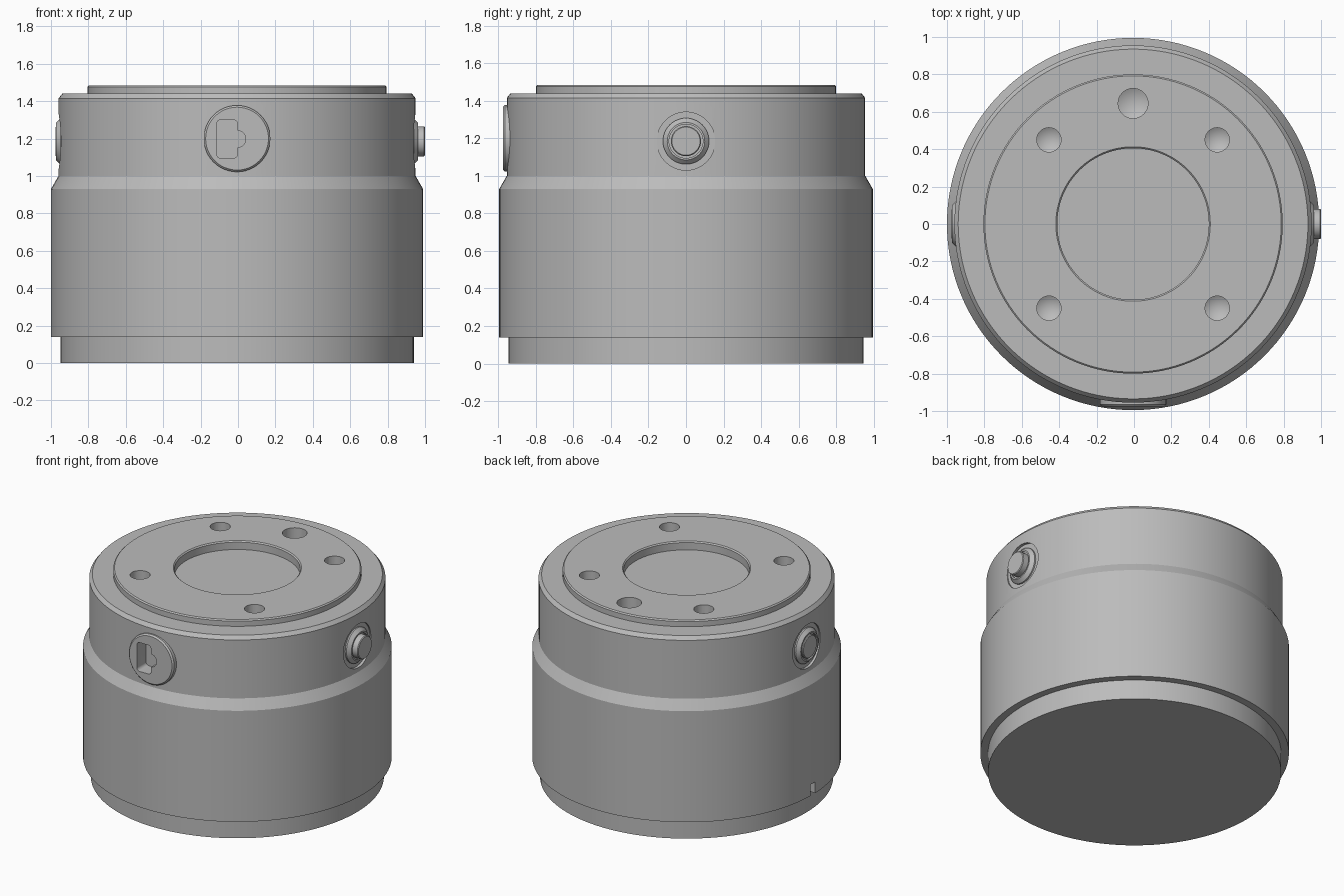
import bpy, bmesh, math
from mathutils import Matrix, Vector

if "Cube" in bpy.data.objects:
    bpy.data.objects.remove(bpy.data.objects["Cube"])

# Single machined-metal colour
grey = bpy.data.materials.new("machined grey")
grey.use_nodes = True
COLOUR = (0.5, 0.5, 0.5, 1)
grey.diffuse_color = COLOUR
grey.node_tree.nodes["Principled BSDF"].inputs["Base Color"].default_value = COLOUR

CX = -0.005      # axis of the body
PORT_Z = 1.185   # height of the side buttons


def finish(name, bm, matrix):
    bmesh.ops.recalc_face_normals(bm, faces=bm.faces)
    mesh = bpy.data.meshes.new(name)
    bm.to_mesh(mesh)
    bm.free()
    mesh.transform(matrix)
    mesh.materials.append(grey)
    obj = bpy.data.objects.new(name, mesh)
    bpy.context.collection.objects.link(obj)
    return obj


def lathe(name, profile, matrix=Matrix(), segments=48):
    """Revolve (radius, height) points, from axis to axis, about local z."""
    bm = bmesh.new()
    verts = [bm.verts.new((r, 0, h)) for r, h in profile]
    edges = [bm.edges.new(pair) for pair in zip(verts, verts[1:])]
    bmesh.ops.spin(bm, geom=verts + edges, cent=(0, 0, 0), axis=(0, 0, 1),
                   angle=math.tau, steps=segments, use_duplicate=False)
    bmesh.ops.remove_doubles(bm, verts=bm.verts, dist=1e-5)
    return finish(name, bm, matrix)


def box(name, size, centre, bevel=0, axis=1):
    """Box whose edges along the given axis may be rounded."""
    bm = bmesh.new()
    bmesh.ops.create_cube(bm, size=1)
    bmesh.ops.scale(bm, vec=size, verts=bm.verts)
    if bevel:
        edges = [e for e in bm.edges
                 if abs((e.verts[0].co - e.verts[1].co).normalized()[axis]) > 0.9]
        bmesh.ops.bevel(bm, geom=edges, offset=bevel, segments=5,
                        profile=0.5, affect='EDGES')
    return finish(name, bm, Matrix.Translation(centre))


def cut(obj, cutters):
    """Subtract the cutters from the object, then discard them."""
    bpy.context.view_layer.objects.active = obj
    for cutter in cutters:
        mod = obj.modifiers.new("cut", 'BOOLEAN')
        mod.operation, mod.solver, mod.object = 'DIFFERENCE', 'EXACT', cutter
        bpy.ops.object.modifier_apply(modifier=mod.name)
        bpy.data.objects.remove(cutter)


def outward(direction, z):
    """Place local +z along a horizontal direction, starting on the axis."""
    turn = Vector((0, 0, 1)).rotation_difference(Vector(direction))
    return Matrix.Translation((CX, 0, z)) @ turn.to_matrix().to_4x4()


def plug(radius, low, high):
    return [(0, low), (radius, low), (radius, high), (0, high)]


# Main body with foot, shoulder, raised top plate and round recess
body = lathe("body", [
    (0, 0), (0.945, 0), (0.945, 0.14), (0.995, 0.14), (0.995, 0.93),
    (0.955, 1.0), (0.955, 1.415), (0.935, 1.44), (0.8, 1.44), (0.8, 1.477),
    (0.792, 1.485), (0.413, 1.485), (0.405, 1.477), (0.405, 1.425), (0, 1.425),
], Matrix.Translation((CX, 0, 0)), 128)

# Drilled holes in the top plate, with pointed bottoms
cutters = []
for x, y, r in [(0.45, 0.45, 0.065), (-0.45, 0.45, 0.065), (0.45, -0.45, 0.065),
                (-0.45, -0.45, 0.065), (0, 0.645, 0.08)]:
    cutters.append(lathe("hole_cutter", [(0, 1.29), (r, 1.33), (r, 1.6), (0, 1.6)],
                         Matrix.Translation((CX + x, y, 0)), 32))

# Spot faces for the side buttons, seat for the front socket, notch at the left foot
RIGHT, LEFT, FRONT = (1, 0, 0), (-1, 0, 0), (0, -1, 0)
for side in (RIGHT, LEFT):
    cutters.append(lathe("seat_cutter", plug(0.155, 0.935, 1.2), outward(side, PORT_Z)))
cutters.append(lathe("socket_cutter", plug(0.17, 0.8, 1.2), outward(FRONT, 1.2)))
cutters.append(box("notch_cutter", (0.1, 0.05, 0.1), (CX - 0.995, 0, 0.17)))
cut(body, cutters)

# Front socket disc with a keyed opening
socket = lathe("front_socket", [(0, 0.79), (0.178, 0.79), (0.178, 0.965),
                                (0.168, 0.975), (0, 0.975)], outward(FRONT, 1.2))
cut(socket, [
    box("slot_cutter", (0.112, 0.2, 0.205), (-0.058, -0.97, 1.198), 0.022),
    lathe("key_cutter", plug(0.046, 0.87, 1.1), outward(FRONT, 1.198), 32),
])

# Side buttons: tapered collar and central pin
parts = [body, socket]
for name, side, tip in [("left", RIGHT, 1.005), ("right", LEFT, 0.972)]:
    place = outward(side, PORT_Z)
    parts.append(lathe(name + "_collar", [(0, 0.9), (0.123, 0.9), (0.123, 0.945),
                                          (0.1, 0.968), (0.09, 0.968), (0.09, 0.955),
                                          (0, 0.955)], place))
    parts.append(lathe(name + "_button", [(0, 0.93), (0.08, 0.93), (0.08, tip - 0.005),
                                          (0.075, tip), (0, tip)], place))

# Smooth round walls, keep edges crisp
bpy.ops.object.select_all(action='DESELECT')
for part in parts:
    part.select_set(True)
bpy.context.view_layer.objects.active = body
bpy.ops.object.shade_smooth_by_angle(angle=math.radians(25))
